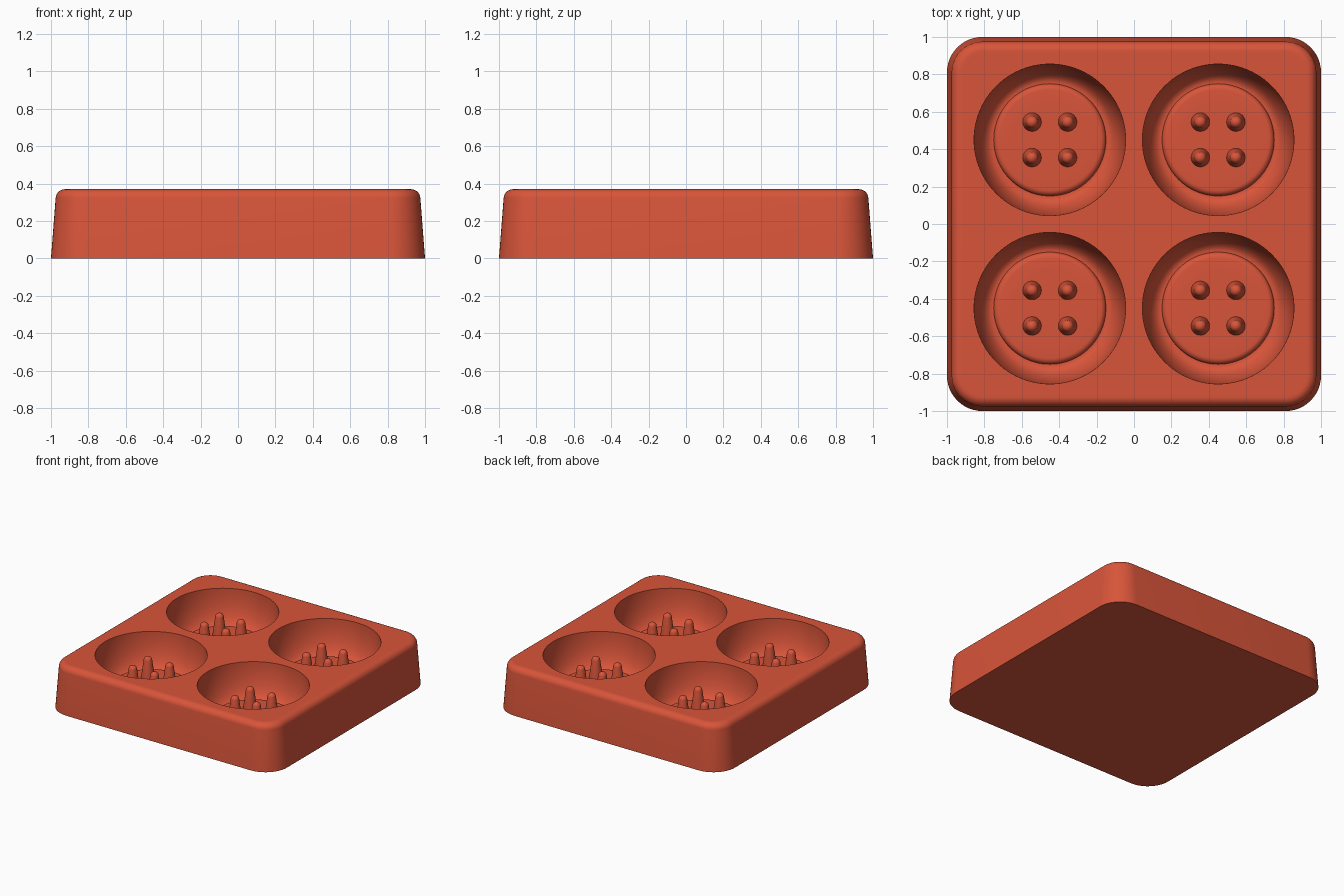
import bpy
import bmesh
import math

if "Cube" in bpy.data.objects:
    bpy.data.objects.remove(bpy.data.objects["Cube"], do_unlink=True)

TOP = 0.37
WELL = 0.45          # well centre offset
PIN = 0.095          # pin offset from the well centre
FLOOR = 0.10         # lowest point of the well groove

red = bpy.data.materials.new("silicone red")
red.use_nodes = True
red.diffuse_color = (0.69, 0.09, 0.042, 1)
red.node_tree.nodes["Principled BSDF"].inputs["Base Color"].default_value = red.diffuse_color


def arc(cx, cz, rx, rz, a0, a1, n):
    """Points on an elliptical arc, angles in degrees."""
    angles = [math.radians(a0 + (a1 - a0) * i / n) for i in range(n + 1)]
    return [(cx + rx * math.cos(a), cz + rz * math.sin(a)) for a in angles]


def loft(name, rings):
    """Skin a stack of equal-length point rings and cap both ends."""
    bm = bmesh.new()
    loops = [[bm.verts.new(p) for p in ring] for ring in rings]
    for low, high in zip(loops, loops[1:]):
        for i in range(len(low)):
            j = (i + 1) % len(low)
            bm.faces.new((low[i], low[j], high[j], high[i]))
    bm.faces.new(loops[0][::-1])
    bm.faces.new(loops[-1])
    bmesh.ops.recalc_face_normals(bm, faces=bm.faces)
    mesh = bpy.data.meshes.new(name)
    bm.to_mesh(mesh)
    bm.free()
    mesh.materials.append(red)
    obj = bpy.data.objects.new(name, mesh)
    bpy.context.collection.objects.link(obj)
    return obj


def lathe(name, profile, x, y, sides):
    """Turn a (radius, height) profile round a vertical axis at x, y."""
    turns = [math.tau * i / sides for i in range(sides)]
    return loft(name, [[(x + r * math.cos(t), y + r * math.sin(t), z) for t in turns]
                       for r, z in profile])


def rounded_square(half, radius, z):
    ring = []
    for k, (sx, sy) in enumerate(((1, 1), (-1, 1), (-1, -1), (1, -1))):
        c = half - radius
        ring += [(x, y, z) for x, y in
                 arc(sx * c, sy * c, radius, radius, 90 * k, 90 * k + 90, 12)]
    return ring


def activate(obj):
    bpy.ops.object.select_all(action="DESELECT")
    obj.select_set(True)
    bpy.context.view_layer.objects.active = obj


def smooth(obj, degrees):
    activate(obj)
    bpy.ops.object.shade_smooth_by_angle(angle=math.radians(degrees))


# Tapered block with a rounded top edge
outline = [(1.0, 0.0)] + arc(0.925, TOP - 0.05, 0.05, 0.05, 4, 90, 8)
outline.append((0.91, TOP))
block = loft("mold_block", [rounded_square(h, h - 0.81, z) for h, z in outline])

# Button-shaped wells: raised centre disc, groove, curved wall
well_profile = [(0.2, FLOOR + 0.03)]
well_profile += arc(0.268, FLOOR, 0.032, 0.03, 90, 0, 6)
well_profile += arc(0.305, TOP, 0.1, TOP - FLOOR, -90, 0, 16)
well_profile.append((0.405, TOP + 0.1))

# Domed pins that form the button holes
pin_profile = [(0.052, FLOOR), (0.05, FLOOR + 0.03)]
pin_profile += arc(0, 0.27, 0.031, 0.03, 8, 84, 7)

centres = [(sx * WELL, sy * WELL) for sx in (-1, 1) for sy in (-1, 1)]
for x, y in centres:
    cutter = lathe("well_cutter", well_profile, x, y, 96)
    cutter.hide_render = True
    cut = block.modifiers.new("well", "BOOLEAN")
    cut.operation = "DIFFERENCE"
    cut.solver = "EXACT"
    cut.object = cutter
    activate(block)
    bpy.ops.object.modifier_apply(modifier=cut.name)
    bpy.data.objects.remove(cutter, do_unlink=True)
smooth(block, 35)

for x, y in centres:
    for px in (-PIN, PIN):
        for py in (-PIN, PIN):
            smooth(lathe("button_hole_pin", pin_profile, x + px, y + py, 24), 40)
